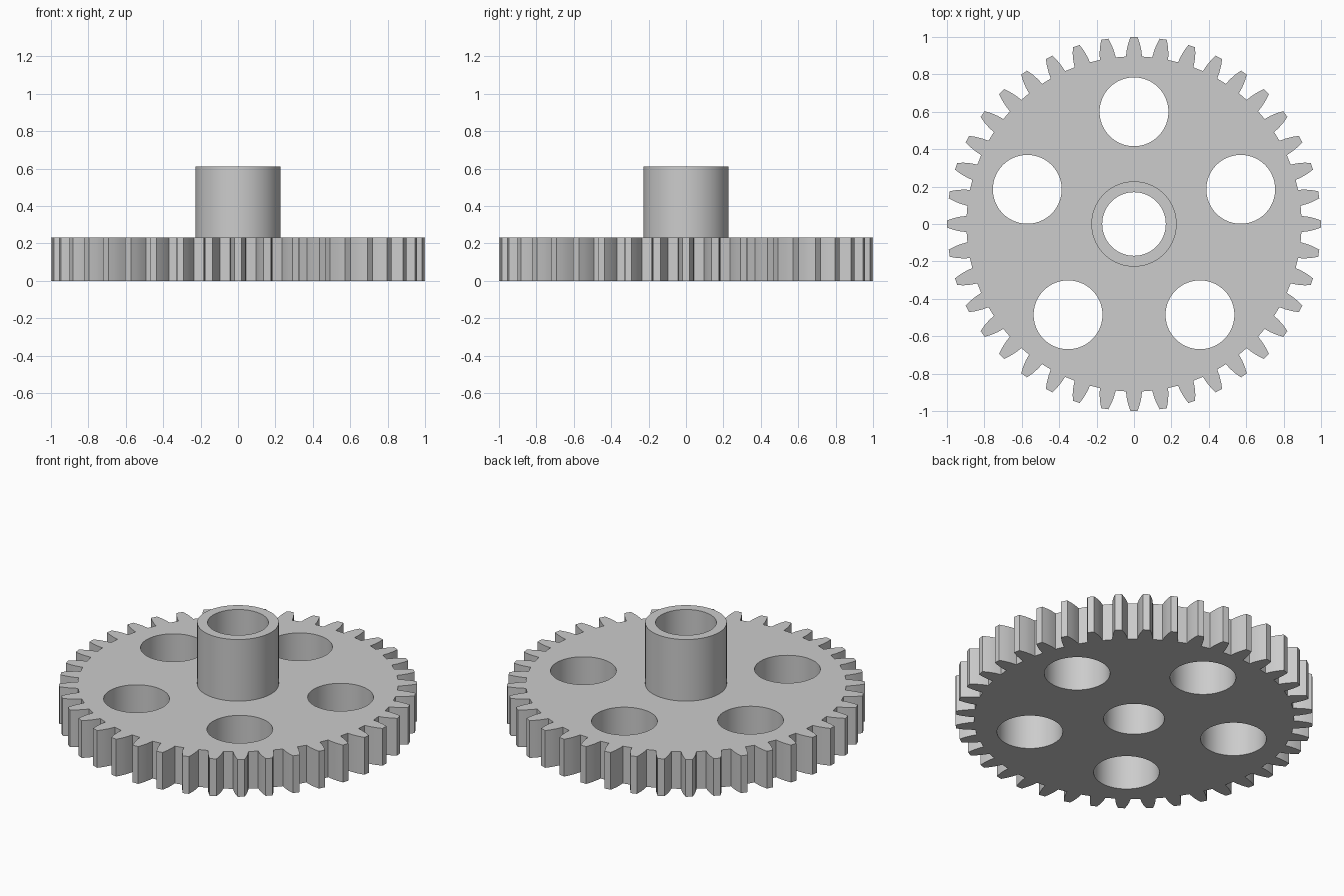
import bpy
import bmesh
from math import sin, cos, pi, radians

cube = bpy.data.objects.get("Cube")
if cube:
    bpy.data.objects.remove(cube, do_unlink=True)

TEETH = 40
PLATE_TOP, HUB_TOP = 0.23, 0.61
HUB_RADIUS, BORE_RADIUS = 0.228, 0.17
HOLE_RADIUS, HOLE_RING = 0.184, 0.6
# Tooth flank as (radius, half width), root to tip
FLANK = [(0.895, 0.043), (0.93, 0.039), (0.965, 0.031), (1.0, 0.019)]

steel = bpy.data.materials.new("grey steel")
steel.use_nodes = True
GREY = (0.604, 0.604, 0.604, 1)
steel.diffuse_color = GREY
steel.node_tree.nodes["Principled BSDF"].inputs["Base Color"].default_value = GREY


def prism(name, outline, bottom, top):
    """Extrude a closed outline straight up."""
    bm = bmesh.new()
    face = bm.faces.new([bm.verts.new((x, y, bottom)) for x, y in outline])
    result = bmesh.ops.extrude_face_region(bm, geom=[face])
    verts = [v for v in result["geom"] if isinstance(v, bmesh.types.BMVert)]
    bmesh.ops.translate(bm, verts=verts, vec=(0, 0, top - bottom))
    bmesh.ops.recalc_face_normals(bm, faces=bm.faces)
    mesh = bpy.data.meshes.new(name)
    bm.to_mesh(mesh)
    bm.free()
    mesh.materials.append(steel)
    obj = bpy.data.objects.new(name, mesh)
    bpy.context.collection.objects.link(obj)
    return obj


def circle(radius, cx=0, cy=0, sides=72):
    return [(cx + radius * cos(2 * pi * i / sides), cy + radius * sin(2 * pi * i / sides))
            for i in range(sides)]


def combine(target, tool, operation):
    """Apply a boolean and discard the tool."""
    mod = target.modifiers.new(operation, 'BOOLEAN')
    mod.operation, mod.object, mod.solver = operation, tool, 'EXACT'
    bpy.context.view_layer.objects.active = target
    bpy.ops.object.modifier_apply(modifier=mod.name)
    bpy.data.objects.remove(tool, do_unlink=True)


# Toothed plate
outline = []
for i in range(TEETH):
    a = 2 * pi * i / TEETH
    tooth = [(r, -w) for r, w in FLANK] + [(r, w) for r, w in reversed(FLANK)]
    outline += [(u * cos(a) - v * sin(a), u * sin(a) + v * cos(a)) for u, v in tooth]
gear = prism("gear_wheel", outline, 0, PLATE_TOP)

# Hub
combine(gear, prism("hub", circle(HUB_RADIUS), PLATE_TOP / 2, HUB_TOP), 'UNION')

# Shaft bore and the five lightening holes
combine(gear, prism("bore_cutter", circle(BORE_RADIUS), -0.2, 1), 'DIFFERENCE')
for i in range(5):
    a = radians(90 + 72 * i)
    hole = circle(HOLE_RADIUS, HOLE_RING * cos(a), HOLE_RING * sin(a))
    combine(gear, prism("hole_cutter", hole, -0.2, 1), 'DIFFERENCE')

bpy.ops.object.select_all(action='DESELECT')
gear.select_set(True)
bpy.context.view_layer.objects.active = gear
bpy.ops.object.shade_smooth_by_angle(angle=radians(20))
